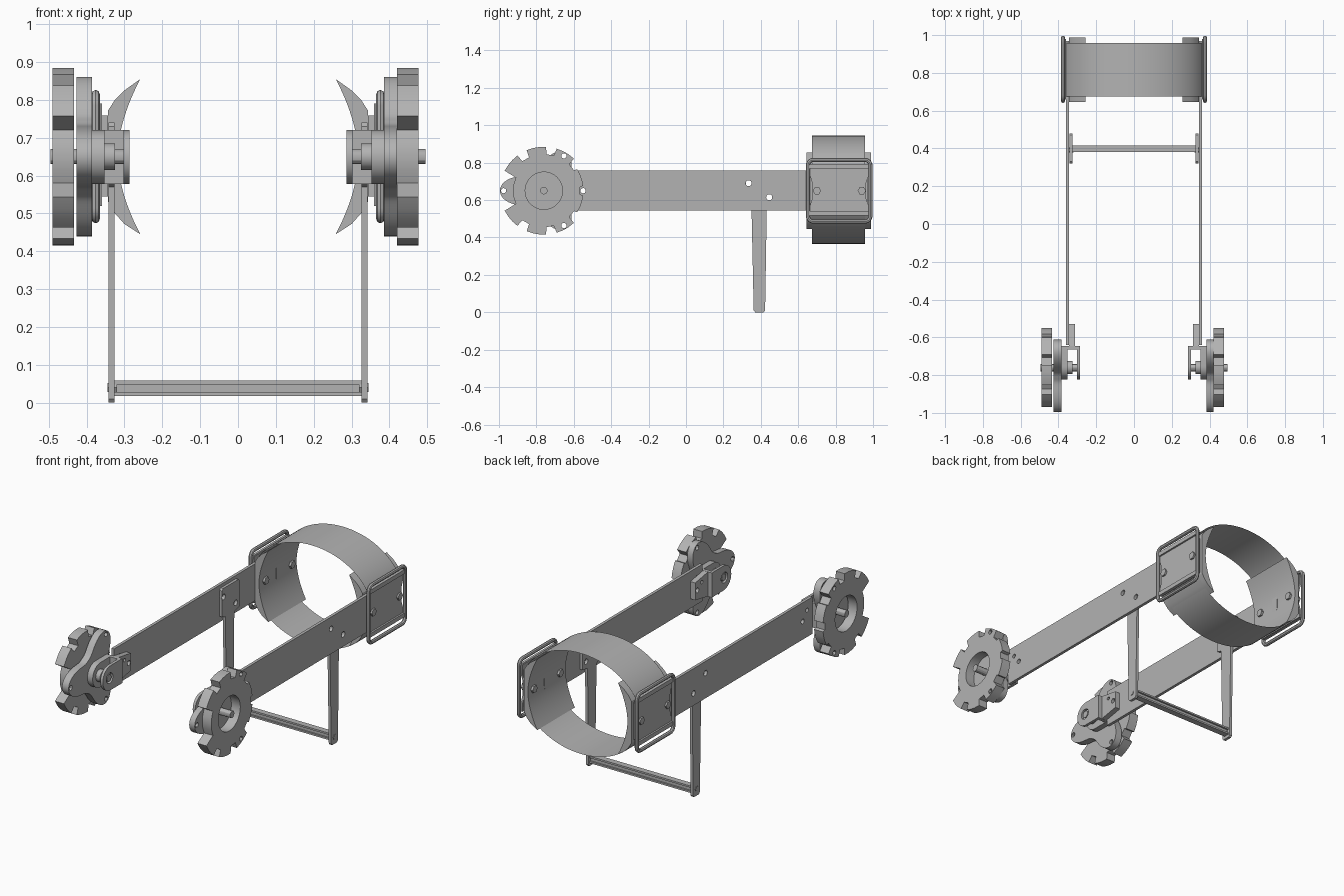
import bpy, bmesh
from math import sin, cos, pi, radians

cube = bpy.data.objects.get("Cube")
if cube:
    bpy.data.objects.remove(cube, do_unlink=True)

steel = bpy.data.materials.new("plain_grey")
steel.use_nodes = True
GREY = (0.45, 0.45, 0.45, 1)
steel.diffuse_color = GREY
steel.node_tree.nodes["Principled BSDF"].inputs["Base Color"].default_value = GREY


def finish(name, mesh, loc=(0, 0, 0), rot=(0, 0, 0)):
    ob = bpy.data.objects.new(name, mesh)
    bpy.context.collection.objects.link(ob)
    ob.location, ob.rotation_euler = loc, rot
    mesh.materials.clear()
    mesh.materials.append(steel)
    bpy.ops.object.select_all(action='DESELECT')
    ob.select_set(True)
    bpy.context.view_layer.objects.active = ob
    bpy.ops.object.shade_smooth_by_angle(angle=radians(30))
    return ob


def curve_mesh(name, outlines, **settings):
    """Turn closed point outlines into a mesh through a curve."""
    cu = bpy.data.curves.new(name, 'CURVE')
    for key, value in settings.items():
        setattr(cu, key, value)
    for pts in outlines:
        sp = cu.splines.new('POLY')
        sp.points.add(len(pts) - 1)
        for p, (a, b) in zip(sp.points, pts):
            p.co = (a, b, 0, 1)
        sp.use_cyclic_u = True
    tmp = bpy.data.objects.new(name, cu)
    bpy.context.collection.objects.link(tmp)
    bpy.context.view_layer.update()
    mesh = bpy.data.meshes.new_from_object(
        tmp.evaluated_get(bpy.context.evaluated_depsgraph_get()))
    bpy.data.objects.remove(tmp, do_unlink=True)
    return mesh


def plate(name, outlines, lo, hi, axis='X'):
    """Extrude outlines (later ones are holes) from lo to hi along X or Y."""
    mesh = curve_mesh(name, outlines, dimensions='2D', fill_mode='BOTH',
                      extrude=abs(hi - lo) / 2)
    mid = (lo + hi) / 2
    if axis == 'X':
        return finish(name, mesh, (mid, 0, 0), (pi / 2, 0, pi / 2))
    return finish(name, mesh, (0, mid, 0), (pi / 2, 0, 0))


def circle(a, b, r, n=24):
    return [(a + r * cos(2 * pi * i / n), b + r * sin(2 * pi * i / n)) for i in range(n)]


def rect(a0, a1, b0, b1):
    return [(a0, b0), (a1, b0), (a1, b1), (a0, b1)]


def rounded(a0, a1, b0, b1, r, n=6):
    pts = []
    for k, (a, b) in enumerate([(a1 - r, b1 - r), (a0 + r, b1 - r),
                                (a0 + r, b0 + r), (a1 - r, b0 + r)]):
        pts += [(a + r * cos(pi / 2 * (k + i / n)), b + r * sin(pi / 2 * (k + i / n)))
                for i in range(n + 1)]
    return pts


def polar(fn, n=120):
    return [(WY + fn(2 * pi * i / n) * cos(2 * pi * i / n),
             WZ + fn(2 * pi * i / n) * sin(2 * pi * i / n)) for i in range(n)]


WY, WZ = -0.76, 0.65      # wheel centre
BZ = 0.655                # band centre height

# Trefoil with three lobes
trefoil = polar(lambda t: 0.11 + 0.125 * ((1 + cos(3 * (t - pi))) / 2) ** 1.5)
lobe_holes = [circle(WY + 0.215 * cos(t), WZ + 0.215 * sin(t), 0.014, 12)
              for t in (pi, pi / 3, -pi / 3)]

# Toothed ring with one open gap at the front
cog = []
for k in range(1, 9):
    c = 180 - 40 * k
    r = 0.212 if abs(c) == 20 else 0.235
    for off, rad in ((14, 0.195), (13, r), (4, r), (-4, r), (-13, r), (-14, 0.195)):
        t = radians(c + off)
        cog.append((WY + rad * cos(t), WZ + rad * sin(t)))
for deg in (-155, -168, -180, -192, -205):
    cog.append((WY + 0.165 * cos(radians(deg)), WZ + 0.165 * sin(radians(deg))))

# Clevis cheek with rounded front end
cheek = [(-0.645, 0.578), (-0.645, 0.72)] + [
    (-0.752 + 0.071 * cos(t), 0.649 + 0.071 * sin(t))
    for t in [pi / 2 + pi * i / 14 for i in range(15)]]

arm_bolts = [(0.335, 0.69), (0.445, 0.615)]
arm_holes = [circle(a, b, 0.016, 14) for a, b in arm_bolts]

for s, side in ((1, "left"), (-1, "right")):
    def part(name, outlines, x0, x1):
        return plate(side + "_" + name, outlines, s * x0, s * x1)

    # Long arm
    part("arm", [rect(-0.64, 0.97, 0.545, 0.758)] + arm_holes +
         [circle(-0.55, 0.65, 0.014, 14), circle(-0.59, 0.70, 0.012, 14)], 0.343, 0.36)

    # Wheel: toothed ring, trefoil, axle
    shift = 0.0 if s > 0 else 0.013
    part("toothed_ring", [cog, circle(WY, WZ, 0.1, 32)] + lobe_holes[1:],
         0.42 + shift, 0.477 + shift)
    part("trefoil_plate", [trefoil] + lobe_holes, 0.385, 0.42 + shift / 2)
    part("axle", [circle(WY, WZ, 0.02, 12)], 0.29, 0.495)
    part("axle_collar", [circle(WY, WZ, 0.035, 20)], 0.325, 0.387)

    # Clevis holding the wheel
    part("clevis_inner", [cheek, circle(WY, WZ, 0.03)], 0.287, 0.303)
    part("clevis_outer", [cheek], 0.352, 0.386)
    part("clevis_bridge", [rect(-0.665, -0.645, 0.578, 0.72)], 0.287, 0.386)
    part("clevis_tongue", [[(-0.65, 0.578), (-0.53, 0.60), (-0.53, 0.70), (-0.65, 0.72)],
                           circle(-0.55, 0.65, 0.014, 14),
                           circle(-0.59, 0.682, 0.01, 12)], 0.312, 0.343)

    # Stand leg with mounting head
    leg = [(0.362, 0.01), (0.37, 0.0), (0.415, 0.0), (0.423, 0.01), (0.432, 0.57),
           (0.48, 0.58), (0.48, 0.73), (0.47, 0.74), (0.33, 0.74), (0.32, 0.73),
           (0.32, 0.58), (0.35, 0.57)]
    part("stand_leg", [leg] + arm_holes, 0.326, 0.342)
    part("stand_bolt", [circle(0.392, 0.04, 0.014, 6)], 0.32, 0.345)

    # Cuff side plate, bolts and wire buckle
    waist = [(0.66, 0.52), (0.98, 0.52), (0.98, 0.56), (0.962, 0.61), (0.962, 0.69),
             (0.98, 0.74), (0.98, 0.79), (0.66, 0.79), (0.66, 0.74), (0.675, 0.69),
             (0.675, 0.61), (0.66, 0.56)]
    part("cuff_plate", [waist], 0.359, 0.37)
    for i, y in enumerate((0.70, 0.94)):
        part("cuff_bolt_%d" % i, [circle(y, 0.65, 0.022, 6)], 0.305, 0.38)
    part("adjusting_slot", [rounded(0.80, 0.84, 0.60, 0.71, 0.018)], 0.314, 0.325)
    wire = curve_mesh("buckle", [rounded(0.652, 0.986, 0.485, 0.815, 0.03)],
                      dimensions='3D', bevel_depth=0.011, bevel_resolution=2)
    finish(side + "_wire_buckle", wire, (s * 0.376, 0, 0), (pi / 2, 0, pi / 2))
    for z in (0.53, 0.78):
        part("buckle_bar", [rounded(0.655, 0.985, z - 0.012, z + 0.012, 0.01)], 0.366, 0.38)

    # Crescent pad lining the cuff
    half = [(0.258, 0.205), (0.283, 0.165), (0.301, 0.075), (0.318, 0.0)]
    inner = []
    for i in range(-12, 13):
        q = 0.205 * i / 12
        inner.append((0.318 - 0.06 * (abs(q) / 0.205) ** 1.8, BZ - 0.005 + q))
    outer = [(0.30, 0.825), (0.325, 0.80), (0.343, 0.772),
             (0.343, 0.53), (0.325, 0.50), (0.30, 0.472)]
    plate(side + "_cuff_pad", [[(s * x, z) for x, z in inner + outer]], 0.645, 0.988, 'Y')

# Thin cuff band, an upper and a lower strap
for s, name in ((1, "upper_cuff_band"), (-1, "lower_cuff_band")):
    bm = bmesh.new()
    rows = []
    for i in range(33):
        t = radians(20 + 140 * i / 32)
        rows.append([bm.verts.new((0.385 * cos(t), y, BZ + s * 0.29 * sin(t)))
                     for y in (0.675, 0.958)])
    for a, b in zip(rows, rows[1:]):
        bm.faces.new((a[0], a[1], b[1], b[0]) if s > 0 else (a[0], b[0], b[1], a[1]))
    bm.normal_update()
    if (bm.faces[:][16].normal.z > 0) != (s > 0):
        bmesh.ops.reverse_faces(bm, faces=bm.faces[:])
    me = bpy.data.meshes.new(name)
    bm.to_mesh(me)
    bm.free()
    finish(name, me)

# Grooved crossbar between the stand legs
bar = [(0.375, 0.018), (0.41, 0.018), (0.41, 0.028), (0.40, 0.028), (0.40, 0.048),
       (0.41, 0.048), (0.41, 0.058), (0.375, 0.058), (0.375, 0.048), (0.385, 0.048),
       (0.385, 0.028), (0.375, 0.028)]
plate("crossbar", [[(y + 0.005, z) for y, z in bar]], -0.328, 0.328)
